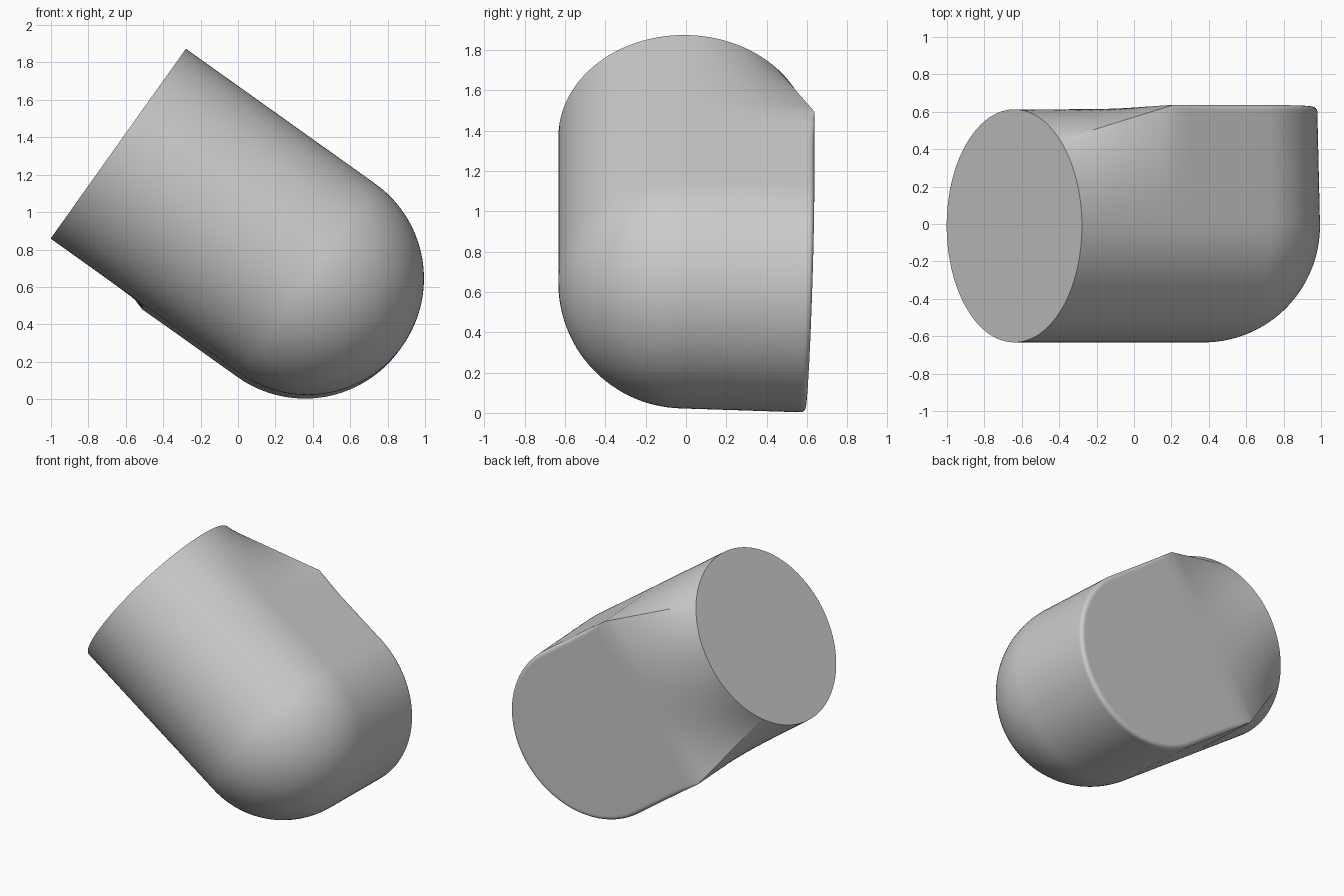
import bpy, bmesh, math
from mathutils import Matrix, Vector

if "Cube" in bpy.data.objects:
    bpy.data.objects.remove(bpy.data.objects["Cube"])

R = 0.623           # tube radius
LENGTH = 1.242      # open end to elbow centre
BLEND = 0.62        # length of the round-to-square transition
RIM = 0.027         # rounding of the back rim
ROLL = 0.04         # slight roll about the tube axis

grey = bpy.data.materials.new("plain grey")
grey.use_nodes = True
colour = (0.6, 0.6, 0.6, 1)
grey.diffuse_color = colour
grey.node_tree.nodes["Principled BSDF"].inputs["Base Color"].default_value = colour


def half_profile(square, rim):
    """Half section from front centre to back centre as (out, back) pairs."""
    front = [math.radians(a) for a in range(-90, 0, 3)]
    points = [(R * math.cos(a), R * math.sin(a)) for a in front]
    degrees = sorted(set(range(0, 91, 3)) | {42 + i / 2 for i in range(13)})
    for a in map(math.radians, degrees):
        c, s = math.cos(a), math.sin(a)
        reach = R / max(c, s)
        out, back = c * reach, s * reach
        inner = R - rim
        if rim and min(out, back) > inner:
            d = Vector((out - inner, back - inner)).normalized() * rim
            out, back = inner + d.x, inner + d.y
        points.append((c * R + (out - c * R) * square,
                       s * R + (back - s * R) * square))
    return points


# Stations along one side: (distance, squareness, rim radius)
side = [(BLEND * i / 10, i / 10, 0) for i in range(11)]
side += [(BLEND + (LENGTH - BLEND) * i / 6, 1, RIM * min(1, i / 2)) for i in range(1, 7)]

# Sweep the half section down one side, around the elbow and back up
rows = [[(t, o, b) for o, b in half_profile(q, r)] for t, q, r in side]
rounded = half_profile(1, RIM)
for i in range(1, 60):
    a = math.pi * i / 60
    rows.append([(LENGTH + o * math.sin(a), o * math.cos(a), b) for o, b in rounded])
rows += [[(t, -o, b) for o, b in half_profile(q, r)] for t, q, r in reversed(side)]

bm = bmesh.new()
grid = [[bm.verts.new(p) for p in row] for row in rows]
for r0, r1 in zip(grid, grid[1:]):
    for j in range(len(r0) - 1):
        bm.faces.new((r0[j], r0[j + 1], r1[j + 1], r1[j]))

# Flat end cap
bm.faces.new(grid[0] + grid[-1][-2:0:-1])
bmesh.ops.remove_doubles(bm, verts=bm.verts, dist=0.0005)

# Place along the sloping axis
axis = Vector((0.8145, 0, -0.5806)).normalized()
across = Vector((0.5806, 0, 0.8145)).normalized()
frame = Matrix((axis, across, (0, 1, 0))).transposed().to_4x4()
bm.transform(Matrix.Translation((-0.64, -0.01, 1.366)) @ frame
             @ Matrix.Rotation(ROLL, 4, "X"))
bmesh.ops.recalc_face_normals(bm, faces=bm.faces)

mesh = bpy.data.meshes.new("elbow_body")
bm.to_mesh(mesh)
bm.free()
body = bpy.data.objects.new("elbow_body", mesh)
bpy.context.collection.objects.link(body)
mesh.materials.append(grey)
bpy.context.view_layer.objects.active = body
body.select_set(True)
bpy.ops.object.shade_smooth_by_angle(angle=math.radians(30))
